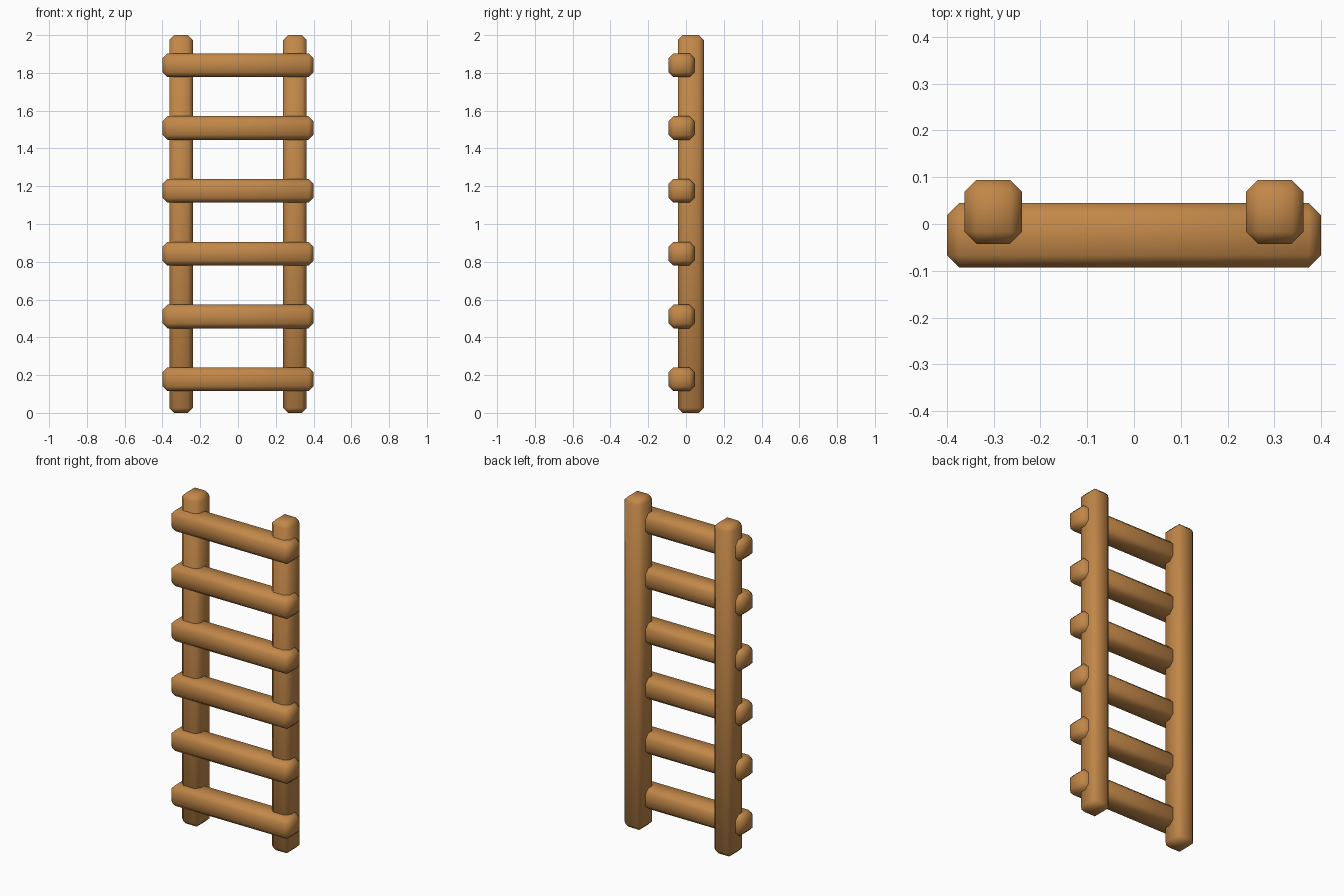
import bpy, bmesh

if "Cube" in bpy.data.objects:
    bpy.data.objects.remove(bpy.data.objects["Cube"])

wood = bpy.data.materials.new("warm wood")
wood.diffuse_color = (0.54, 0.245, 0.066, 1)
wood.use_nodes = True
wood.node_tree.nodes["Principled BSDF"].inputs["Base Color"].default_value = wood.diffuse_color


def beam(name, center, size, chamfer=0.026):
    """Box with single-segment chamfers on all edges, smooth shaded."""
    bm = bmesh.new()
    bmesh.ops.create_cube(bm, size=1)
    bmesh.ops.scale(bm, vec=size, verts=bm.verts)
    bmesh.ops.bevel(bm, geom=bm.edges[:], offset=chamfer, segments=1,
                    profile=0.5, affect='EDGES')
    bmesh.ops.recalc_face_normals(bm, faces=bm.faces)
    for f in bm.faces:
        f.smooth = True
    mesh = bpy.data.meshes.new(name)
    bm.to_mesh(mesh)
    bm.free()
    mesh.materials.append(wood)
    ob = bpy.data.objects.new(name, mesh)
    ob.location = center
    bpy.context.collection.objects.link(ob)
    return ob


# Two upright rails
for side, label in ((-1, "left_rail"), (1, "right_rail")):
    beam(label, (side * 0.301, 0.026, 1.0), (0.124, 0.137, 2.0))

# Six rungs set into the front of the rails
for i in range(6):
    beam(f"rung_{i + 1}", (0, -0.024, 0.178 + i * 0.3325), (0.8, 0.137, 0.125))
